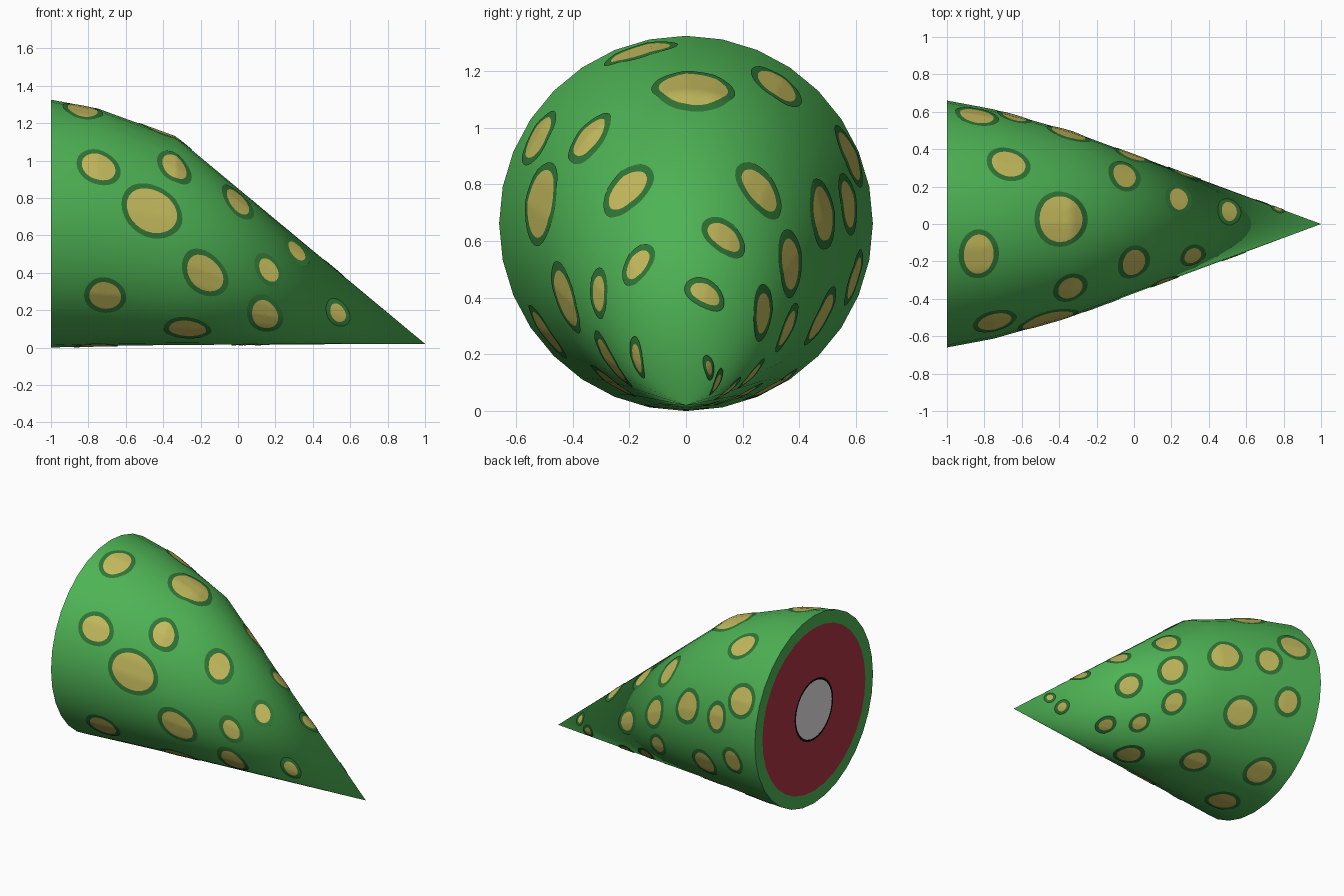
import bpy, bmesh, math
from math import sin, cos, pi, radians

if "Cube" in bpy.data.objects:
    bpy.data.objects.remove(bpy.data.objects["Cube"])

def mat(name, col):
    m = bpy.data.materials.new(name)
    m.diffuse_color = (*col, 1)
    m.use_nodes = True
    m.node_tree.nodes["Principled BSDF"].inputs["Base Color"].default_value = m.diffuse_color
    return m

GREEN = mat("skin green", (0.076, 0.45, 0.09))
DARK = mat("spot outline green", (0.03, 0.18, 0.036))
YELLOW = mat("spot yellow", (0.56, 0.50, 0.11))
RED = mat("flesh red", (0.43, 0.035, 0.06))
BLACK = mat("bone outline black", (0.003, 0.003, 0.003))
WHITE = mat("bone white", (0.9, 0.87, 0.87))

SIDES = 32
# Cross-sections along x: x, half width, bottom z, top z
SECTIONS = [(-1, 0.66, 0.0, 1.325), (-0.75, 0.613, 0.008, 1.278),
            (-0.33, 0.493, 0.014, 1.125), (1, 0, 0.02, 0.02)]

def section(x):
    """Half width, half height and centre height of the tail at x."""
    x = max(-1, min(1, x))
    for a, b in zip(SECTIONS, SECTIONS[1:]):
        if x <= b[0]:
            t = (x - a[0]) / (b[0] - a[0])
            w, lo, hi = (a[i] + t * (b[i] - a[i]) for i in (1, 2, 3))
            return w, (hi - lo) / 2, (hi + lo) / 2

def surface(x, ang, lift=0.0):
    """Point on the faceted tail; ang is measured from the top towards +y."""
    w, h, zc = section(x)
    step = 2 * pi / SIDES
    k = math.floor(ang / step)
    t = ang / step - k
    sy = (1 - t) * sin(k * step) + t * sin((k + 1) * step)
    cz = (1 - t) * cos(k * step) + t * cos((k + 1) * step)
    return (x, w * sy + lift * sin(ang), zc + h * cz + lift * cos(ang))

def finish(name, bm, mats):
    me = bpy.data.meshes.new(name)
    bm.to_mesh(me)
    bm.free()
    for m in mats:
        me.materials.append(m)
    ob = bpy.data.objects.new(name, me)
    bpy.context.collection.objects.link(ob)
    bpy.ops.object.select_all(action='DESELECT')
    ob.select_set(True)
    bpy.context.view_layer.objects.active = ob
    bpy.ops.object.shade_smooth_by_angle(angle=radians(50))
    return ob

def bridge(bm, a, b, index):
    """Faces between two closed loops, or a fan when b is a single vertex."""
    n = len(a)
    for i in range(n):
        j = (i + 1) % n
        f = bm.faces.new((a[i], a[j], b[0]) if len(b) == 1
                         else (a[i], a[j], b[j], b[i]))
        f.material_index = index

# Tail: tapered skin, closed by a cut end with flesh and bone rings
bm = bmesh.new()
angles = [2 * pi * i / SIDES for i in range(SIDES)]
rings = [[bm.verts.new(surface(s[0], a)) for a in angles] for s in SECTIONS[:-1]]
rings.append([bm.verts.new((1, 0, 0.02))])
for a, b in zip(rings, rings[1:]):
    bridge(bm, a, b, 0)
zc = section(-1)[2]
prev = rings[0]
for r, index in ((0.575, 0), (0.215, 1), (0.2, 2), (0, 3)):
    loop = [bm.verts.new((-1, r * sin(a), zc + r * cos(a)))
            for a in (angles if r else [0])]
    bridge(bm, prev, loop, index)
    prev = loop
bmesh.ops.recalc_face_normals(bm, faces=bm.faces)
finish("tail", bm, [GREEN, RED, BLACK, WHITE])

# Spots: x, angle from the top in degrees, half length, half arc width
SPOTS = [
    # near side
    (-0.83, -15, 0.08, 0.11), (-0.745, -59, 0.09, 0.08), (-0.34, -44, 0.065, 0.08),
    (-0.46, -76, 0.135, 0.115), (0.0, -34, 0.06, 0.085), (-0.175, -103, 0.097, 0.09),
    (0.165, -82, 0.052, 0.055), (0.315, -42, 0.045, 0.055), (-0.71, -125, 0.085, 0.085),
    (-0.27, -147, 0.10, 0.07), (0.145, -124, 0.07, 0.085), (0.535, -98, 0.042, 0.045),
    # top
    (-0.39, 3, 0.115, 0.13), (-0.67, 33, 0.09, 0.08), (-0.05, 42, 0.06, 0.085),
    (0.24, 28.5, 0.048, 0.068), (0.51, 22, 0.04, 0.058),
    # far side
    (-0.84, 67, 0.09, 0.09), (-0.35, 77, 0.09, 0.09), (-0.64, 80, 0.065, 0.08),
    (-0.01, 79, 0.07, 0.08), (0.27, 86, 0.062, 0.062), (-0.03, 111, 0.055, 0.06),
    (-0.48, 117, 0.085, 0.085), (-0.78, 106, 0.065, 0.075), (0.77, 68, 0.02, 0.022),
    (0.69, 112, 0.028, 0.028),
    # underside
    (0.36, 142, 0.045, 0.04), (0.15, 133, 0.045, 0.045), (0.067, 176, 0.075, 0.08),
    (-0.35, 158, 0.075, 0.07), (-0.79, 151, 0.08, 0.085), (-0.76, 183, 0.09, 0.09),
]
bm = bmesh.new()
N = 28
for x, deg, rx, ra in SPOTS:
    w, h, _ = section(x)
    edge = min(0.028, 0.012 + 0.25 * rx)

    def ring(k, extra):
        pts = []
        for i in range(N):
            t = 2 * pi * i / N
            dx, da = (rx * k + extra) * cos(t), (ra * k + extra) * sin(t)
            pts.append(bm.verts.new(surface(x + dx, radians(deg) + da / ((w + h) / 2), 0.004)))
        return pts

    loops = [ring(1, edge), ring(1, 0), ring(0.75, 0), ring(0.5, 0), ring(0.25, 0),
             [bm.verts.new(surface(x, radians(deg), 0.004))]]
    for i, (a, b) in enumerate(zip(loops, loops[1:])):
        bridge(bm, a, b, 0 if i == 0 else 1)
finish("spots", bm, [DARK, YELLOW])
